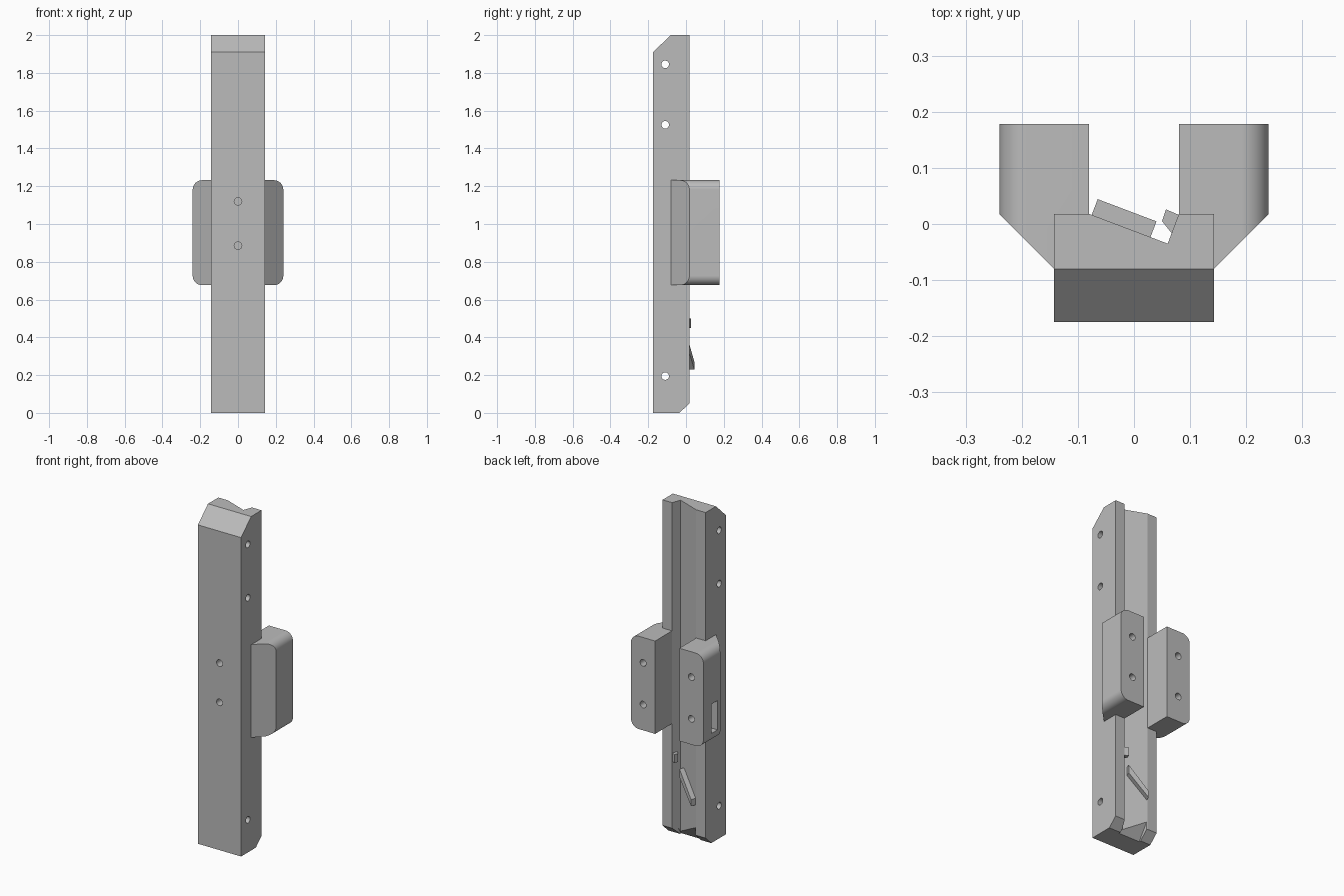
import bpy, bmesh, math
from mathutils import Vector

cube = bpy.data.objects.get("Cube")
if cube:
    bpy.data.objects.remove(cube, do_unlink=True)

grey = bpy.data.materials.new("plain grey")
grey.use_nodes = True
grey.diffuse_color = (0.5, 0.5, 0.5, 1)
grey.node_tree.nodes["Principled BSDF"].inputs["Base Color"].default_value = (0.5, 0.5, 0.5, 1)

FRONT, BACK, HALF = -0.175, 0.018, 0.143
PLACE = {"x": lambda u, v, t: (t, u, v),
         "y": lambda u, v, t: (u, t, v),
         "z": lambda u, v, t: (u, v, t)}


def prism(name, points, axis, low, high):
    """Extrude a 2D outline along one axis."""
    bm = bmesh.new()
    rings = [[bm.verts.new(PLACE[axis](u, v, t)) for u, v in points] for t in (low, high)]
    for ring in rings:
        bm.faces.new(ring)
    n = len(points)
    for i in range(n):
        j = (i + 1) % n
        bm.faces.new((rings[0][i], rings[0][j], rings[1][j], rings[1][i]))
    bmesh.ops.recalc_face_normals(bm, faces=bm.faces)
    mesh = bpy.data.meshes.new(name)
    bm.to_mesh(mesh)
    bm.free()
    mesh.materials.append(grey)
    obj = bpy.data.objects.new(name, mesh)
    bpy.context.collection.objects.link(obj)
    return obj


def arc(cu, cv, radius, start, end, steps):
    return [(cu + radius * math.cos(a), cv + radius * math.sin(a))
            for a in (math.radians(start + (end - start) * i / steps) for i in range(steps + 1))]


def hole(u, v, axis, low, high):
    return prism("hole_cutter", arc(u, v, 0.02, 0, 360, 24)[:-1], axis, low, high)


def activate(obj):
    bpy.ops.object.select_all(action="DESELECT")
    obj.select_set(True)
    bpy.context.view_layer.objects.active = obj


def combine(obj, tool, operation="DIFFERENCE"):
    """Apply a boolean and discard its tool."""
    activate(obj)
    mod = obj.modifiers.new("cut", "BOOLEAN")
    mod.operation, mod.solver, mod.object = operation, "EXACT", tool
    bpy.ops.object.modifier_apply(modifier=mod.name)
    bpy.data.objects.remove(tool, do_unlink=True)


def finish(obj):
    activate(obj)
    bpy.ops.object.shade_smooth_by_angle(angle=math.radians(18))
    obj.modifiers.new("even shading", "WEIGHTED_NORMAL").keep_sharp = True


# Upright rail with chamfered ends
rail = prism("rail", [(FRONT, 0), (-0.035, 0), (BACK, 0.05), (BACK, 2),
                      (-0.08, 2), (FRONT, 1.91)], "x", -HALF, HALF)

# Slanted channel along the back, flared at the foot
groove = [(-0.08, BACK), (0.06, -0.035), (0.08, BACK), (0.08, 0.1), (-0.08, 0.1)]
combine(rail, prism("groove_cutter", groove, "z", -0.1, 2.1))
combine(rail, prism("flare_cutter", [(-0.06, -0.02), (0.1, -0.02), (0.1, 0.22)],
                    "x", -0.075, 0.065))

# Cross holes and blind front holes
for z in (0.195, 1.525, 1.845):
    combine(rail, hole(-0.11, z, "x", -0.2, 0.2))
for z in (0.885, 1.12):
    combine(rail, hole(0, z, "y", -0.3, -0.07))
finish(rail)

# Side blocks with rounded outer corners and screw holes
LOW, HIGH, R = 0.676, 1.232, 0.05
for name, s in (("left_block", 1), ("right_block", -1)):
    plan = [(0.08, BACK), (0.08, 0.178), (0.24, 0.178), (0.24, BACK),
            (HALF, -0.079), (0.12, -0.079)]
    face = ([(0, LOW)] + arc(0.24 - R, LOW + R, R, -90, 0, 8)
            + arc(0.24 - R, HIGH - R, R, 0, 90, 8) + [(0, HIGH)])
    block = prism(name, [(s * x, y) for x, y in plan], "z", LOW - 0.1, HIGH + 0.1)
    combine(block, prism("round_tool", [(s * x, z) for x, z in face], "y", -0.2, 0.3),
            "INTERSECT")
    for z in (0.83, 1.08):
        combine(block, hole(s * 0.16, z, "y", 0.06, 0.3))
    if s < 0:
        pocket = [(0.045, 0.735), (0.1, 0.735), (0.1, 0.91), (0.045, 0.91)]
        combine(block, prism("pocket_cutter", pocket, "x", -0.3, -0.19))
    finish(block)

# Deflector bar lying on the slanted channel floor
bar = prism("deflector_bar", [(0.005, 0.23), (0.117, 0.36), (0.117, 0.41), (0.005, 0.27)],
            "y", -0.004, 0.03)
bar.rotation_euler.z = math.atan2(-0.035 - BACK, 0.14)
bar.location = Vector((-0.08, BACK, 0))

# Small catch on the steep channel wall
prism("catch", [(0.057, 0.026), (0.085, 0.014), (0.07, -0.02), (0.05, 0.005)], "z", 0.45, 0.5)
